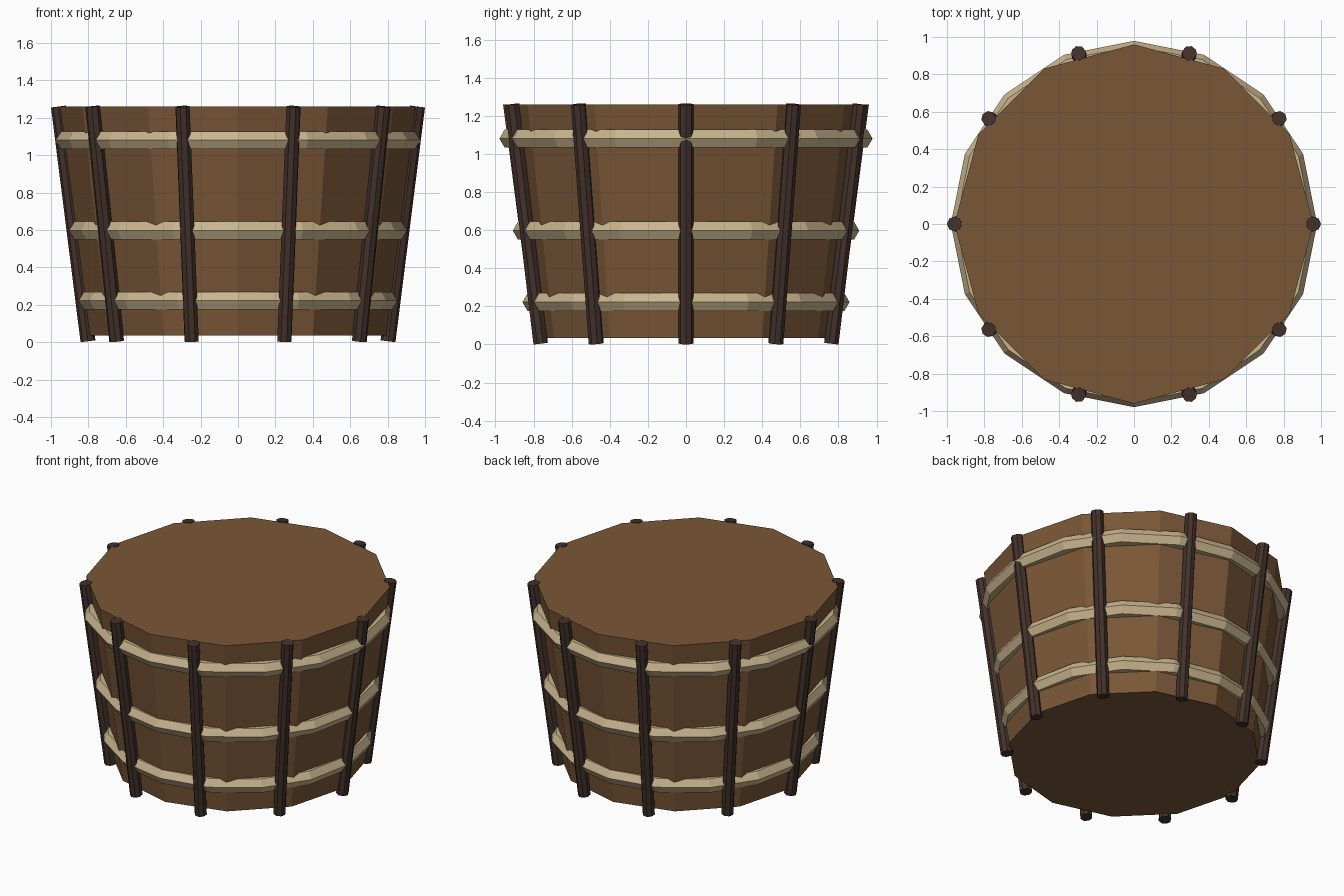
import bpy, math
from mathutils import Vector

if "Cube" in bpy.data.objects:
    bpy.data.objects.remove(bpy.data.objects["Cube"])


def material(name, rgb):
    m = bpy.data.materials.new(name)
    m.diffuse_color = (*rgb, 1)
    m.use_nodes = True
    m.node_tree.nodes["Principled BSDF"].inputs["Base Color"].default_value = m.diffuse_color
    return m


BROWN = material("brown wood", (0.195, 0.095, 0.038))
DARK = material("dark wood", (0.056, 0.031, 0.024))
TAN = material("tan rope", (0.58, 0.46, 0.27))


def finish(name, mat):
    ob = bpy.context.object
    ob.name = name
    ob.data.materials.append(mat)
    return ob


# Tapered twelve-sided tub with closed top and bottom
bpy.ops.mesh.primitive_cone_add(vertices=12, radius1=0.80, radius2=0.96,
                                depth=1.225, location=(0, 0, 0.6475))
finish("tub_body", BROWN)

# Three hoops with a hexagonal section: (height, centre radius)
for i, (z, r) in enumerate([(0.222, 0.803), (0.597, 0.854), (1.08, 0.924)]):
    bpy.ops.mesh.primitive_torus_add(major_segments=16, minor_segments=6,
                                     major_radius=r, minor_radius=0.055,
                                     location=(0, 0, z))
    finish(f"hoop_{i + 1}", TAN)

# Ten octagonal posts leaning outwards along the wall
for i in range(10):
    a = math.radians(36 * i)
    out = Vector((math.cos(a), math.sin(a), 0))
    low = out * 0.802 + Vector((0, 0, 0.005))
    high = out * 0.96 + Vector((0, 0, 1.26))
    axis = high - low
    bpy.ops.mesh.primitive_cylinder_add(vertices=8, radius=0.04,
                                        depth=axis.length,
                                        location=(low + high) / 2)
    post = finish(f"post_{i + 1}", DARK)
    post.rotation_euler = (0, math.atan2(0.158, 1.255), a)
